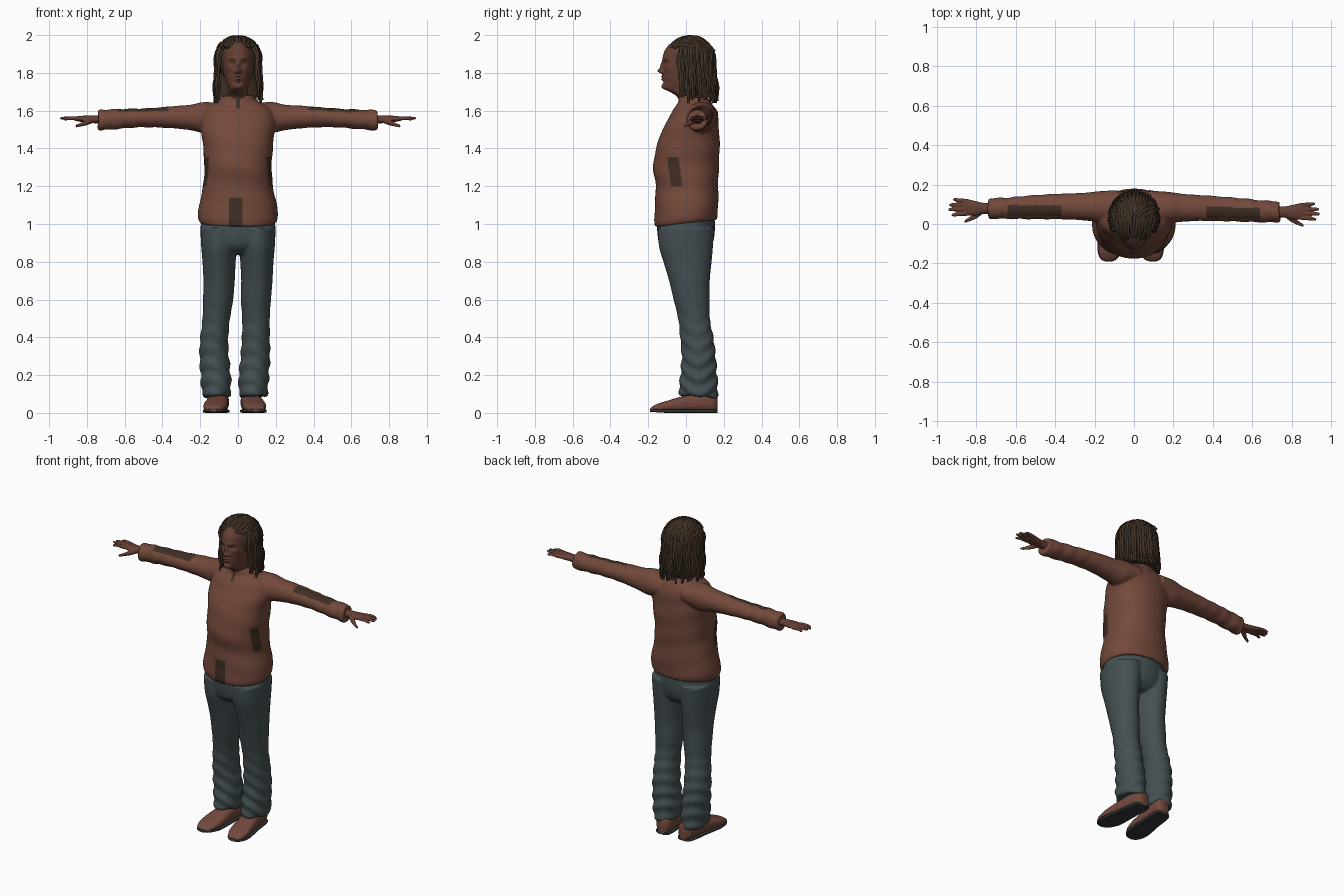
import bpy, bmesh, math, random
from mathutils import Vector

if "Cube" in bpy.data.objects:
    bpy.data.objects.remove(bpy.data.objects["Cube"], do_unlink=True)
random.seed(4)


def material(name, *rgb):
    m = bpy.data.materials.new(name)
    m.use_nodes = True
    m.diffuse_color = (*rgb, 1)
    m.node_tree.nodes["Principled BSDF"].inputs["Base Color"].default_value = (*rgb, 1)
    return m


JACKET = material("jacket brown", .17, .066, .043)
PATCH = material("patch dark brown", .05, .028, .018)
TROUSERS = material("trouser slate", .058, .078, .084)
SKIN = material("skin brown", .13, .05, .034)
HAIR = material("hair dark brown", .055, .034, .021)
SHOE = material("shoe brown", .17, .066, .046)
SOLE = material("sole charcoal", .03, .036, .038)


def spline(rows, steps):
    """Smoothly fill in rows of numbers."""
    out = []
    for i in range(len(rows) - 1):
        a, b, c, d = (rows[min(max(i + k, 0), len(rows) - 1)] for k in (-1, 0, 1, 2))
        for s in range(steps):
            t = s / steps
            out.append([q + t / 2 * (r - p + t * (2*p - 5*q + 4*r - w + t * (3*(q - r) + w - p)))
                        for p, q, r, w in zip(a, b, c, d)])
    return out + [list(rows[-1])]


def loft(bm, axis, rows, sides=32, steps=4, power=1, side=1, move=lambda p: p):
    """Skin rings (along, centre u, centre v, radius u, radius v) along an axis."""
    rings = []
    for t, u, v, ru, rv in spline(rows, steps):
        ring = []
        for k in range(sides):
            a = math.tau * k / sides
            c, s = math.cos(a), math.sin(a)
            p = (u + ru * math.copysign(abs(c) ** power, c), v + rv * math.copysign(abs(s) ** power, s))
            q = {"x": (t, *p), "y": (p[0], t, p[1]), "z": (*p, t)}[axis]
            ring.append(bm.verts.new(move(Vector((q[0] * side, q[1], q[2])))))
        rings.append(ring)
    faces = [bm.faces.new((r[k], r[k - 1], n[k - 1], n[k]))
             for r, n in zip(rings, rings[1:]) for k in range(sides)]
    faces += [bm.faces.new(rings[0]), bm.faces.new(rings[-1])]
    bmesh.ops.recalc_face_normals(bm, faces=faces)


def finish(name, bm, mats, voxel=0, smooth=0, move=None, rule=None):
    """Make the object, optionally fusing its parts into one skin."""
    me = bpy.data.meshes.new(name)
    bm.to_mesh(me)
    bm.free()
    ob = bpy.data.objects.new(name, me)
    bpy.context.collection.objects.link(ob)
    if voxel:
        mod = ob.modifiers.new("fuse", "REMESH")
        mod.mode, mod.voxel_size = "VOXEL", voxel
        mod = ob.modifiers.new("soften", "SMOOTH")
        mod.factor, mod.iterations = .5, smooth
        baked = bpy.data.meshes.new_from_object(ob.evaluated_get(bpy.context.evaluated_depsgraph_get()))
        ob.modifiers.clear()
        ob.data = me = baked
    if move:
        for v, n in [(v, v.normal.copy()) for v in me.vertices]:
            v.co = move(v.co.copy(), n)
    me.materials.clear()
    for m in mats:
        me.materials.append(m)
    for f in me.polygons:
        f.use_smooth = True
        f.material_index = rule(f.center, f.normal) if rule else 0
    bpy.ops.object.select_all(action="DESELECT")
    ob.select_set(True)
    bpy.context.view_layer.objects.active = ob
    bpy.ops.object.shade_smooth_by_angle(angle=math.radians(50))
    return ob


def bump(p, x, z, wx, wz):
    return math.exp(-((abs(p.x) - x) / wx) ** 2 - ((p.z - z) / wz) ** 2)


def turn(p):
    """The arms are swung slightly about the body."""
    return p - Vector((0, .012 * p.x, 0))


# Jacket: torso and sleeves in one skin, with a hem that rises at the back
bm = bmesh.new()
loft(bm, "z", [(1, 0, 0, .2, .162), (1.03, 0, 0, .212, .167), (1.1, 0, .003, .205, .168),
               (1.2, 0, .005, .185, .165), (1.3, 0, 0, .178, .174), (1.4, 0, .01, .184, .168),
               (1.5, 0, .025, .195, .15), (1.56, 0, .04, .195, .13), (1.61, 0, .045, .175, .11),
               (1.645, 0, .045, .115, .088), (1.68, 0, .035, .075, .075)], 64, power=.9)
for side in (1, -1):
    loft(bm, "x", [(.08, .08, 1.575, .09, .065), (.18, .085, 1.565, .08, .08), (.25, .085, 1.564, .072, .066),
                   (.35, .085, 1.566, .066, .058), (.5, .08, 1.562, .06, .051), (.65, .072, 1.554, .055, .053),
                   (.74, .07, 1.55, .054, .054)], side=side, move=turn)


def drape(p, n):
    if p.z < 1.2:
        p.z += (1.2 - p.z) * .55 * (p.y + .04)
    fold = max(0, abs(p.x) - .25) * .005 * math.sin(p.x * 70 + p.y * 40)
    return p + n * (fold + .0015 * math.sin(p.z * 45 + p.x * 12))


def patches(c, n):
    pocket = -.05 < c.x < .025 and c.z < 1.14 and c.y < 0
    flank = 1.2 < c.z < 1.355 and -.09 < c.y + .15 * (c.z - 1.28) < -.03
    sleeve = .37 < abs(c.x) < .64 and n.z > 0 and .035 < c.y + .012 * c.x < .09
    zipper = abs(c.x) < .007 and c.z > 1.61 and c.y < 0
    return int(pocket or flank or sleeve or zipper)


finish("jacket", bm, (JACKET, PATCH), .0065, 6, drape, patches)

# Trousers: hips and two loose legs in one skin
bm = bmesh.new()
loft(bm, "z", [(.84, 0, .005, .14, .09), (.88, 0, 0, .185, .135), (.95, 0, 0, .198, .152), (1.04, 0, 0, .195, .152)])


def stance(p):
    return p + Vector((-.017 * min(1, max(0, (.7 - p.z) * 3)), 0, 0))


for side in (1, -1):
    loft(bm, "z", [(.98, .1, 0, .1, .15), (.88, .1, 0, .095, .143), (.8, .1, .008, .088, .128),
                   (.7, .1, .018, .083, .108), (.6, .1, .03, .08, .096), (.5, .105, .042, .073, .084),
                   (.4, .11, .057, .074, .088), (.3, .109, .067, .078, .09), (.2, .101, .068, .08, .097),
                   (.12, .098, .066, .078, .103), (.085, .098, .066, .072, .1)], side=side, move=stance)


def wrinkle(p, n):
    low = max(0, min(1, (.6 - p.z) * 2.5))
    hem = (p.y - .07) * -.12 * max(0, 1 - p.z * 4)
    return p + n * (low * .0045 * math.sin(p.z * 75 + p.x * 30 + 2 * math.sin(p.y * 25))) + Vector((0, 0, hem))


finish("trousers", bm, (TROUSERS,), .007, 5, wrinkle)

# Shoes: rounded uppers over flat dark soles
for side, label in ((1, "left"), (-1, "right")):
    def plant(p):
        return p + Vector((-.017 - side * .1 * (p.y + .02), 0, 0))
    foot = [(-.19, .012, .012), (-.18, .036, .026), (-.15, .054, .043), (-.1, .063, .058),
            (-.04, .06, .076), (.03, .054, .092), (.1, .052, .1), (.15, .044, .1), (.166, .026, .09)]
    bm = bmesh.new()
    loft(bm, "y", [(y, .095, h / 2 + .006, w, h / 2) for y, w, h in foot], power=.75, side=side, move=plant)
    finish(label + "_shoe", bm, (SHOE,))
    bm = bmesh.new()
    loft(bm, "y", [(y, .095, .009 + max(0, -y - .1) * .06, w + .003, .009) for y, w, h in foot],
         power=.4, side=side, move=plant)
    finish(label + "_sole", bm, (SOLE,))

# Hands: wrist, palm, four fingers and a thumb in one skin
for side, label in ((1, "left"), (-1, "right")):
    bm = bmesh.new()
    loft(bm, "x", [(.7, .07, 1.552, .03, .026), (.76, .07, 1.554, .028, .021), (.8, .07, 1.555, .036, .019),
                   (.84, .074, 1.557, .041, .015), (.865, .075, 1.558, .037, .01)], 24, side=side, move=turn)
    for root, tip, reach, z in ((.043, .035, .925, 1.555), (.065, .062, .942, 1.56),
                                (.086, .086, .938, 1.56), (.106, .113, .918, 1.555)):
        loft(bm, "x", [(.845, root, 1.557, .0115, .0105), (.89, (root + tip) / 2, 1.56, .0105, .0095),
                       (reach - .008, tip, z, .008, .007), (reach, tip, z, .003, .003)], 12, side=side, move=turn)
    loft(bm, "x", [(.765, .058, 1.55, .014, .014), (.8, .035, 1.538, .017, .015), (.835, .014, 1.525, .011, .01),
                   (.86, .002, 1.518, .007, .007)], 12, side=side, move=turn)
    finish(label + "_hand", bm, (SKIN,), .0035, 2)

# Head and neck, with the face pushed out of the front
bm = bmesh.new()
loft(bm, "z", [(1.6, 0, .04, .055, .06), (1.67, 0, .02, .054, .065), (1.7, 0, -.005, .052, .082),
               (1.718, 0, -.022, .05, .097), (1.745, 0, -.015, .062, .106), (1.785, 0, -.01, .072, .113),
               (1.83, 0, -.005, .078, .117), (1.88, 0, 0, .08, .122), (1.92, 0, .005, .077, .117),
               (1.96, 0, .015, .06, .09), (1.985, 0, .02, .02, .03)], 96, 8)


def face(p, n):
    if p.y < -.04:
        p.y -= (.026 * bump(p, 0, 1.81, .013, .013) + .014 * bump(p, 0, 1.838, .011, .022)
                + .012 * bump(p, .015, 1.805, .008, .008) + .006 * bump(p, .028, 1.876, .025, .009)
                - .009 * bump(p, .031, 1.852, .016, .01) + .007 * bump(p, .05, 1.825, .018, .016)
                + .009 * bump(p, 0, 1.779, .022, .005) + .01 * bump(p, 0, 1.765, .019, .006)
                + .008 * bump(p, 0, 1.728, .022, .014) - .004 * bump(p, 0, 1.75, .02, .004))
    return p


def features(c, n):
    if c.y > -.07:
        return 0
    eye = ((abs(c.x) - .031) / .014) ** 2 + ((c.z - 1.852) / .005) ** 2 < 1
    brow = .014 < abs(c.x) < .05 and abs(c.z - 1.873 + 2 * (abs(c.x) - .032) ** 2) < .0035
    return int(eye or brow)


finish("head", bm, (SKIN, HAIR), move=face, rule=features)

# Hair: scalp and curtain underneath
bm = bmesh.new()
loft(bm, "z", [(1.87 - .122 * math.cos(a), 0, .032, .106 * math.sin(a), .12 * math.sin(a))
               for a in (.6, .9, 1.2, 1.5, 1.8, 2.1, 2.4, 2.7, 2.95, 3.1)])
loft(bm, "z", [(1.67, 0, .085, .115, .06), (1.75, 0, .075, .112, .065), (1.88, 0, .05, .1, .08)])
finish("scalp_hair", bm, (HAIR,))

# Hair: twisted locks drawn as tapered tubes
cu = bpy.data.curves.new("hair_locks", "CURVE")
cu.dimensions, cu.bevel_depth, cu.bevel_resolution, cu.use_fill_caps = "3D", .0095, 1, True


def lock(points, size):
    sp = cu.splines.new("POLY")
    sp.points.add(len(points) - 1)
    for i, (q, p) in enumerate(zip(sp.points, points)):
        q.co = (*p, 1)
        q.radius = size * (1 - .45 * (i / len(points)) ** 3)


for layer, count in ((0, 40), (1, 34)):
    for i in range(count):
        a = math.radians(-122 + 244 * (i + random.uniform(.2, .8)) / count)
        end = random.uniform(1.635, 1.69) + .02 * layer
        phase, out = random.uniform(0, 6), .005 * layer
        pts = []
        for k in range(22):
            if k < 10:  # over the crown
                e = (k + 1) / 10 * math.pi / 2
                r, z, cy = math.sin(e), 1.872 + (.115 + out) * math.cos(e), .025
            else:       # hanging to the shoulders
                f = (k - 9) / 12
                r, z, cy = 1 + .08 * f, 1.872 + (end - 1.872) * f, .025 + .012 * f
            wave = .004 * math.sin(k * .7 + phase)
            pts.append((math.sin(a) * r * (.113 + out) + wave, cy + math.cos(a) * r * (.118 + out) + wave, z))
        lock(pts, random.uniform(.85, 1.1))

# Locks swept back from the forehead over the crown
for i in range(15):
    s = (i - 7) / 7
    phase = random.uniform(0, 6)
    pts = []
    for k in range(16):
        e = math.radians(28 + 12 * s * s + k * 9)
        w = .075 * s * (1 + .35 * math.sin(k / 15 * math.pi)) + .004 * math.sin(k * .8 + phase)
        drop = math.sqrt(max(0, 1 - (w / .125) ** 2))
        pts.append((w, .022 - .126 * math.cos(e) * drop, 1.872 + .121 * math.sin(e) * drop))
    lock(pts, random.uniform(.8, 1))

# A few loose ends sticking out behind the crown
for x in (-.03, 0, .025):
    lock([(x, .06, 1.97), (x, .1, 1.962), (x * 1.3, .13, 1.94), (x * 1.5, .152, 1.915)], .8)
cu.materials.append(HAIR)
bpy.context.collection.objects.link(bpy.data.objects.new("hair_locks", cu))
